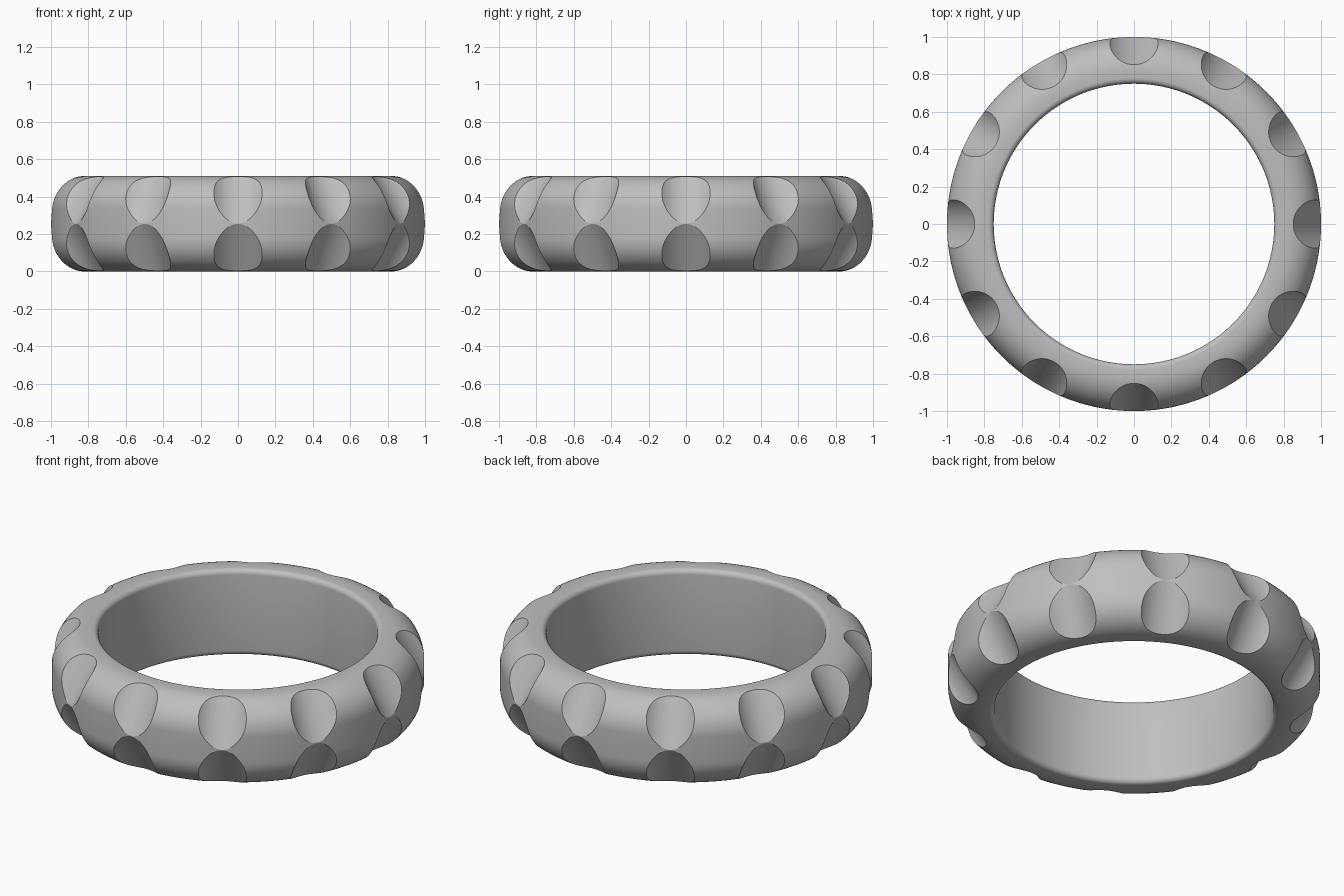
import bpy, bmesh, math
from mathutils import Matrix, Vector

if "Cube" in bpy.data.objects:
    bpy.data.objects.remove(bpy.data.objects["Cube"])

HEIGHT, OUTER, INNER = 0.51, 1.0, 0.75
OUTER_ROUND, INNER_ROUND = 0.18, 0.03
CUTS, CUT_RADIUS, CUT_INSET = 12, 0.18, 0.85
MID = HEIGHT / 2

metal = bpy.data.materials.new("grey metal")
metal.use_nodes = True
colour = (0.52, 0.52, 0.52, 1)
metal.diffuse_color = colour
metal.node_tree.nodes["Principled BSDF"].inputs["Base Color"].default_value = colour


def make_object(name, bm):
    mesh = bpy.data.meshes.new(name)
    bmesh.ops.recalc_face_normals(bm, faces=bm.faces)
    bm.to_mesh(mesh)
    bm.free()
    obj = bpy.data.objects.new(name, mesh)
    mesh.materials.append(metal)
    bpy.context.collection.objects.link(obj)
    return obj


def arc(cx, cz, radius, start, steps):
    """Quarter circle, counter-clockwise from start degrees."""
    angles = [math.radians(start + 90 * i / steps) for i in range(steps + 1)]
    return [(cx + radius * math.cos(a), cz + radius * math.sin(a)) for a in angles]


# Band: rounded profile turned around the z axis
ro, ri = OUTER_ROUND, INNER_ROUND
profile = (arc(OUTER - ro, ro, ro, 270, 14)
           + arc(OUTER - ro, HEIGHT - ro, ro, 0, 14)
           + arc(INNER + ri, HEIGHT - ri, ri, 90, 6)
           + arc(INNER + ri, ri, ri, 180, 6))
segments = 20 * CUTS
bm = bmesh.new()
rings = []
for i in range(segments):
    a = math.tau * i / segments
    rings.append([bm.verts.new((r * math.cos(a), r * math.sin(a), z)) for r, z in profile])
for i in range(segments):
    here, after = rings[i], rings[(i + 1) % segments]
    for j in range(len(profile)):
        k = (j + 1) % len(profile)
        bm.faces.new((here[j], after[j], after[k], here[k]))
band = make_object("ring_band", bm)


# Cutters: tilted cylinders scooping from the middle line to each rim
def make_cutters(name, side):
    bm = bmesh.new()
    tip = Vector((OUTER, 0, MID + side * 0.001))
    rim = Vector((CUT_INSET, 0, MID + side * MID))
    along = (rim - tip).normalized()
    outward = Vector((abs(along.z), 0, side * abs(along.x)))
    centre = (tip + rim) / 2 + outward * CUT_RADIUS
    tilt = Vector((0, 0, 1)).rotation_difference(along).to_matrix().to_4x4()
    for i in range(CUTS):
        turn = Matrix.Rotation(math.tau * i / CUTS, 4, "Z")
        bmesh.ops.create_cone(bm, cap_ends=True, segments=96, radius1=CUT_RADIUS,
                              radius2=CUT_RADIUS, depth=0.7,
                              matrix=turn @ Matrix.Translation(centre) @ tilt)
    cutter = make_object(name, bm)
    cutter.hide_render = True
    mod = band.modifiers.new(name, "BOOLEAN")
    mod.operation = "DIFFERENCE"
    mod.solver = "EXACT"
    mod.object = cutter
    return cutter


cutters = [make_cutters("upper_cutters", 1), make_cutters("lower_cutters", -1)]

# Apply the cuts, then remove the cutters
bpy.ops.object.select_all(action="DESELECT")
band.select_set(True)
bpy.context.view_layer.objects.active = band
for mod in list(band.modifiers):
    bpy.ops.object.modifier_apply(modifier=mod.name)
for cutter in cutters:
    bpy.data.objects.remove(cutter)

bpy.ops.object.shade_smooth_by_angle(angle=math.radians(20))
